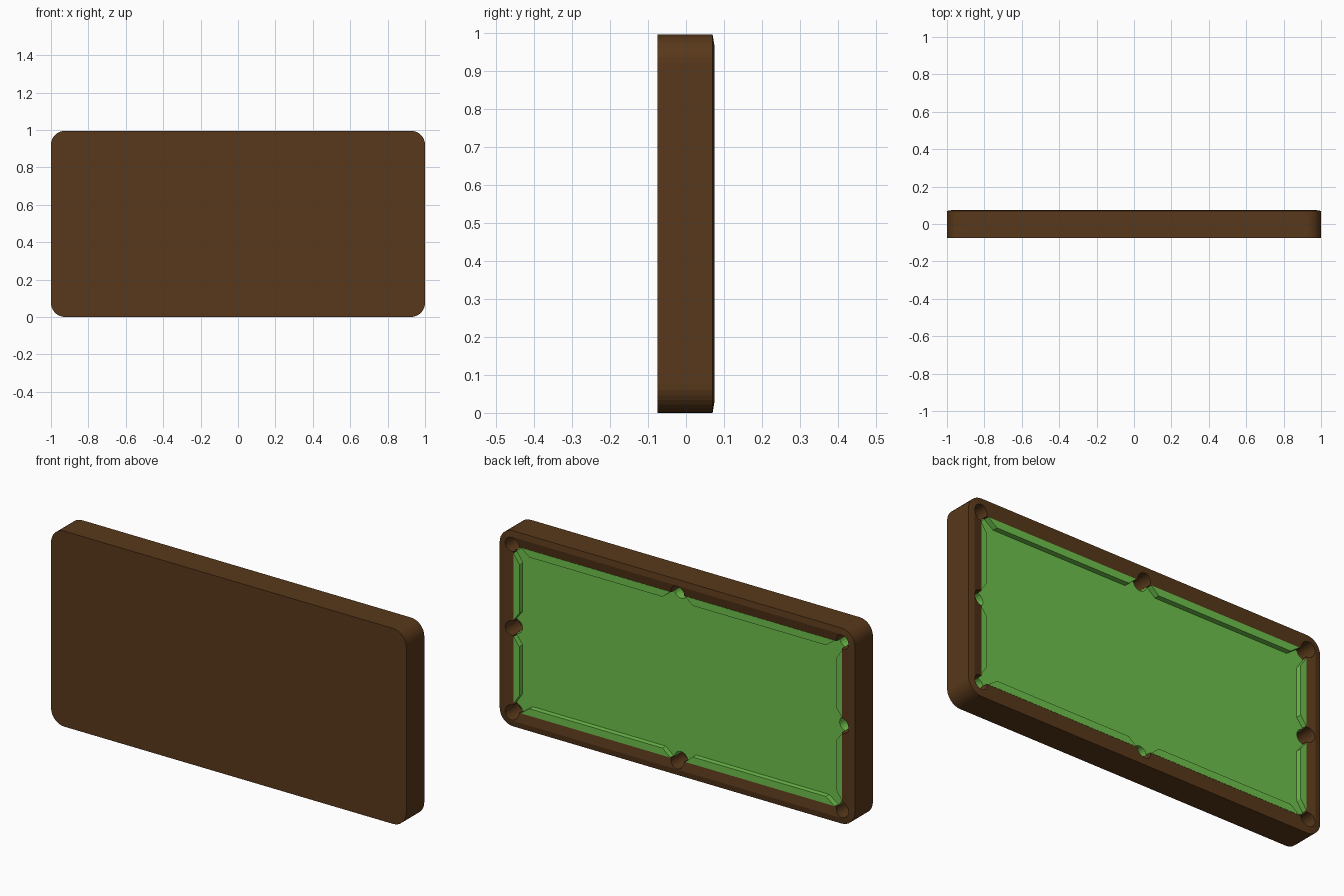
import bpy, bmesh, math
from mathutils import Matrix, Vector

if "Cube" in bpy.data.objects:
    bpy.data.objects.remove(bpy.data.objects["Cube"])

CZ = 0.4975          # height of the table centre; it stands on its long edge
FELT_Y, FLOOR_Y, CUSHION_Y = 0.04, -0.03, 0.067


def material(name, rgb):
    m = bpy.data.materials.new(name)
    m.diffuse_color = (*rgb, 1)
    m.use_nodes = True
    m.node_tree.nodes["Principled BSDF"].inputs["Base Color"].default_value = m.diffuse_color
    return m


wood = material("brown wood", (0.098, 0.040, 0.0105))
green = material("green felt", (0.158, 0.53, 0.072))


def finish(bm, name, mat=None):
    bmesh.ops.recalc_face_normals(bm, faces=bm.faces)
    me = bpy.data.meshes.new(name)
    bm.to_mesh(me)
    bm.free()
    ob = bpy.data.objects.new(name, me)
    bpy.context.collection.objects.link(ob)
    if mat:
        me.materials.append(mat)
    return ob


def ring(bm, inset, y, seg=8):
    """Rounded rectangle of vertices at depth y."""
    r = max(0.075 - inset, 0.008)
    hx, hz = 1 - inset - r, CZ - inset - r
    vs = []
    for i, (sx, sz) in enumerate([(1, 1), (-1, 1), (-1, -1), (1, -1)]):
        for k in range(seg + 1):
            a = math.pi / 2 * (i + k / seg)
            vs.append(bm.verts.new((sx * hx + r * math.cos(a), y,
                                    CZ + sz * hz + r * math.sin(a))))
    return vs


def stack(name, profile, mat):
    bm = bmesh.new()
    rings = [ring(bm, *p) for p in profile]
    n = len(rings[0])
    for a, b in zip(rings, rings[1:]):
        for i in range(n):
            j = (i + 1) % n
            bm.faces.new((a[i], a[j], b[j], b[i]))
    bm.faces.new(rings[0])
    bm.faces.new(rings[-1])
    return finish(bm, name, mat)


# wooden tray with a softly bevelled rim, and the thick felt bed inside it
frame = stack("table_frame", [(0, -0.075), (0, 0.07), (0.03, 0.075),
                              (0.076, 0.066), (0.076, FLOOR_Y)], wood)
bed = stack("felt_bed", [(0.0765, FLOOR_Y + 0.001), (0.0765, FELT_Y)], green)

# eight pocket holes: four corners and the middle of each side
bm = bmesh.new()
for i in (-1, 0, 1):
    for k in (-1, 0, 1):
        if i or k:
            m = (Matrix.Translation((i * 0.93, 0.04, CZ + k * 0.4275))
                 @ Matrix.Rotation(math.pi / 2, 4, 'X'))
            bmesh.ops.create_cone(bm, cap_ends=True, segments=20, radius1=0.037,
                                  radius2=0.037, depth=0.15, matrix=m)
cutter = finish(bm, "pocket_cutter")
cutter.hide_render = True
cutter.hide_set(True)
for ob in (frame, bed):
    mod = ob.modifiers.new("pockets", 'BOOLEAN')
    mod.operation = 'DIFFERENCE'
    mod.solver = 'EXACT'
    mod.object = cutter


# cushions: tapered bars between the pockets
def cushion(name, to_world, inner, outer, depth):
    """inner / outer: (start, end) along the rail; depth: (inner, outer) distance from centre."""
    bm = bmesh.new()
    shape = [(inner[0], depth[0]), (inner[1], depth[0]),
             (outer[1], depth[1]), (outer[0], depth[1])]
    lo = [bm.verts.new(to_world(u, v, FELT_Y - 0.005)) for u, v in shape]
    hi = [bm.verts.new(to_world(u, v, CUSHION_Y)) for u, v in shape]
    bm.faces.new(lo)
    bm.faces.new(hi)
    for i in range(4):
        j = (i + 1) % 4
        bm.faces.new((lo[i], lo[j], hi[j], hi[i]))
    finish(bm, name, green)


for s in (-1, 1):
    for t in (-1, 1):
        cushion("long_cushion", lambda u, v, y: Vector((s * u, y, CZ + t * v)),
                (0.085, 0.835), (0.042, 0.885), (0.385, 0.4215))
        cushion("short_cushion", lambda u, v, y: Vector((s * v, y, CZ + t * u)),
                (0.085, 0.335), (0.042, 0.382), (0.892, 0.924))
